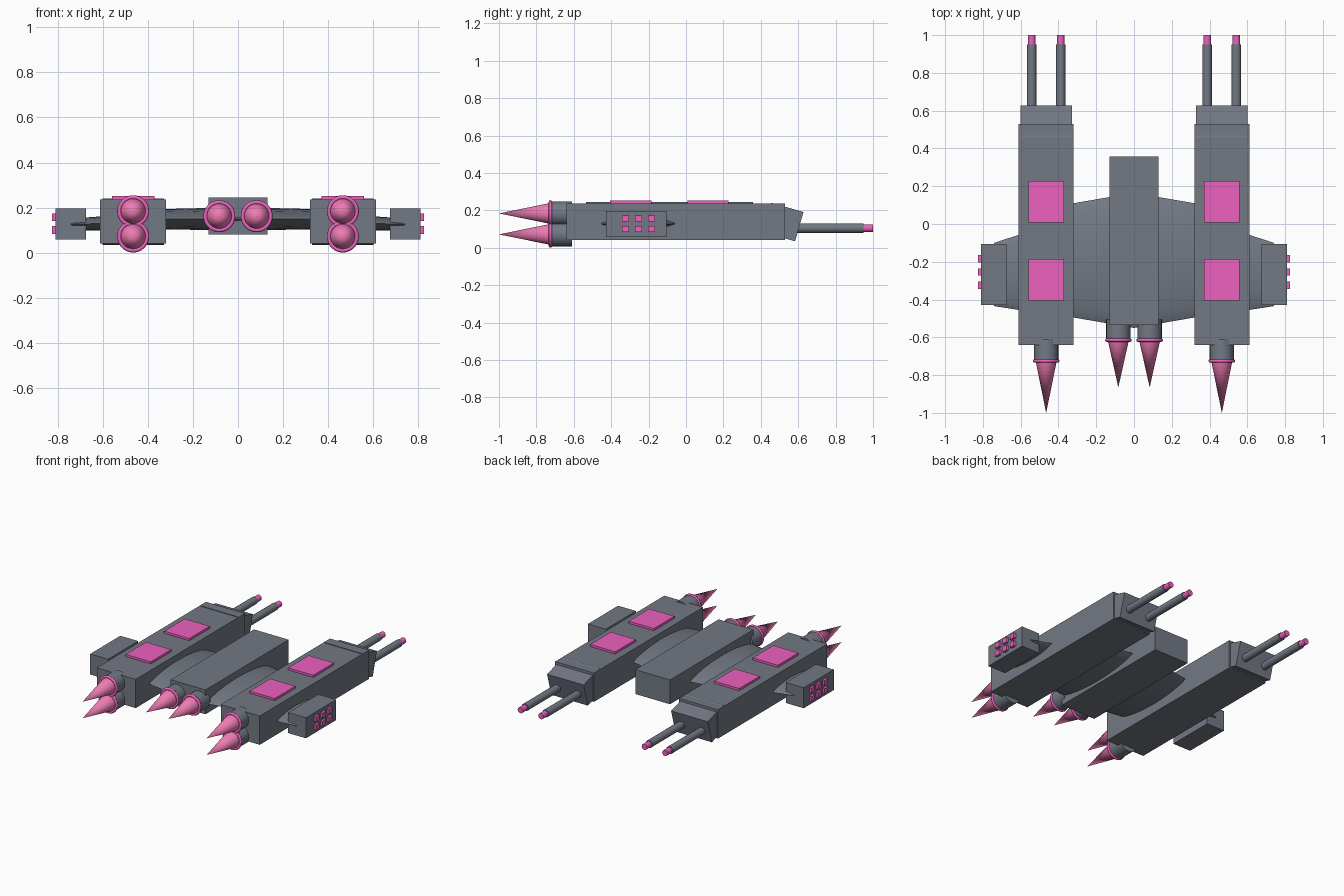
import bpy, math
from mathutils import Vector

if "Cube" in bpy.data.objects:
    bpy.data.objects.remove(bpy.data.objects["Cube"])


def material(name, rgb):
    m = bpy.data.materials.new(name)
    m.diffuse_color = (*rgb, 1)
    m.use_nodes = True
    m.node_tree.nodes["Principled BSDF"].inputs["Base Color"].default_value = m.diffuse_color
    return m


PINK = material("pink_glow", (0.85, 0.12, 0.52))
FLAME = material("flame_pink", (0.85, 0.20, 0.45))
SLATE = material("slate", (0.17, 0.19, 0.23))


def finish(o, name, mat):
    o.name = name
    o.data.materials.append(mat)
    return o


def box(name, lo, hi, mat=SLATE, tilt=0):
    lo, hi = Vector(lo), Vector(hi)
    bpy.ops.mesh.primitive_cube_add(size=1, location=(lo + hi) / 2, rotation=(tilt, 0, 0))
    o = bpy.context.object
    o.scale = hi - lo
    return finish(o, name, mat)


def rod(name, x, z, y0, y1, r0, r1, mat=SLATE, sides=24):
    """Cylinder or cone along y, radius r0 at y0 and r1 at y1."""
    bpy.ops.mesh.primitive_cone_add(vertices=sides, radius1=r0, radius2=r1, depth=abs(y1 - y0),
                                    location=(x, (y0 + y1) / 2, z),
                                    rotation=(math.copysign(math.pi / 2, y0 - y1), 0, 0))
    o = bpy.context.object
    bpy.ops.object.shade_smooth_by_angle(angle=math.radians(30))
    return finish(o, name, mat)


def engine(name, x, z, y, length, tip):
    """Nozzle, glowing rim and flame, starting at hull face y."""
    end = y - length
    rod(name + "_nozzle", x, z, y + 0.03, end, 0.064, 0.064)
    bpy.ops.mesh.primitive_torus_add(major_radius=0.062, minor_radius=0.009, major_segments=32,
                                     minor_segments=8, location=(x, end, z),
                                     rotation=(math.pi / 2, 0, 0))
    bpy.ops.object.shade_smooth_by_angle(angle=math.radians(60))
    finish(bpy.context.object, name + "_rim", PINK)
    rod(name + "_flame", x, z, end, tip, 0.056, 0, FLAME)


def wing(name):
    """Lens sections lofted tip to tip: x, trailing y, leading y, z, half thickness."""
    half = [(0.0, -0.55, 0.165, 0.15, 0.052), (0.32, -0.495, 0.11, 0.149, 0.045),
            (0.61, -0.455, -0.057, 0.13, 0.031), (0.74, -0.435, -0.10, 0.126, 0.026)]
    stations = [(-s[0], *s[1:]) for s in reversed(half[1:])] + half
    n = 20
    verts, faces = [], []
    for x, y0, y1, z, t in stations:
        for i in range(n):
            a = 2 * math.pi * i / n
            s = math.sin(a)
            verts.append((x, (y0 + y1) / 2 + (y1 - y0) / 2 * math.cos(a), z + t * s * abs(s) ** 0.5))
    for k in range(len(stations) - 1):
        for i in range(n):
            j = (i + 1) % n
            faces.append((k * n + i, k * n + j, (k + 1) * n + j, (k + 1) * n + i))
    faces += [tuple(reversed(range(n))), tuple(range(len(verts) - n, len(verts)))]
    me = bpy.data.meshes.new(name)
    me.from_pydata(verts, [], faces)
    o = bpy.data.objects.new(name, me)
    bpy.context.collection.objects.link(o)
    bpy.context.view_layer.objects.active = o
    o.select_set(True)
    bpy.ops.object.shade_smooth_by_angle(angle=math.radians(40))
    finish(o, name, SLATE)


# Central fuselage and wing
box("central_body", (-0.13, -0.535, 0.08), (0.13, 0.357, 0.245))
wing("wing")

for side, s in (("left", -1), ("right", 1)):
    cx = s * 0.465
    engine(side + "_central_engine", s * 0.083, 0.162, -0.535, 0.08, -0.865)

    # Side hull with drooped nose
    box(side + "_hull", (cx - 0.146, -0.64, 0.042), (cx + 0.146, 0.53, 0.237))
    box(side + "_nose", (cx - 0.137, 0.433, 0.056), (cx + 0.137, 0.609, 0.219), tilt=math.radians(-16))
    for i, z in enumerate((0.072, 0.184)):
        engine(f"{side}_hull_engine_{i}", cx, z, -0.64, 0.085, -1.0)
    for i, y in enumerate((-0.405, 0.008)):
        box(f"{side}_roof_panel_{i}", (cx - 0.094, y, 0.22), (cx + 0.094, y + 0.22, 0.252), PINK)

    # Twin guns
    for i, dx in enumerate((-0.077, 0.077)):
        rod(f"{side}_barrel_{i}", cx + dx, 0.105, 0.55, 0.95, 0.025, 0.025, sides=16)
        rod(f"{side}_muzzle_{i}", cx + dx, 0.105, 0.94, 1.0, 0.02, 0.02, PINK, 16)

    # Wing-tip launcher pod with a grid of tubes
    px = s * 0.742
    box(side + "_pod", (px - 0.067, -0.428, 0.058), (px + 0.067, -0.105, 0.197))
    for i in range(3):
        for j in range(2):
            y, z = -0.324 + 0.07 * i, 0.101 + 0.056 * j
            tx = s * 0.81
            box(f"{side}_pod_tube_{i}_{j}", (tx - 0.016, y - 0.019, z - 0.017),
                (tx + 0.016, y + 0.019, z + 0.017), PINK)
